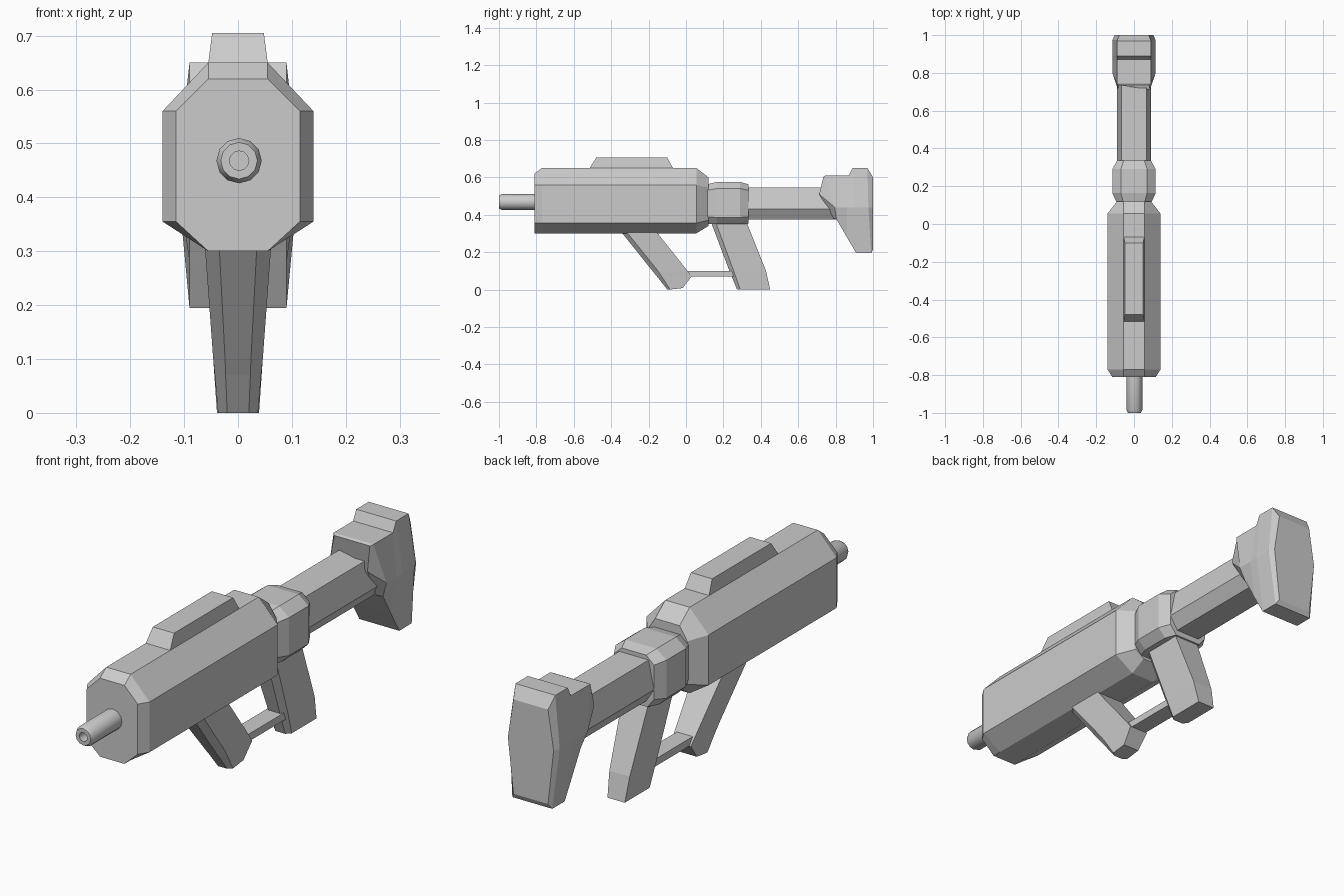
import bpy, bmesh, math

if "Cube" in bpy.data.objects:
    bpy.data.objects.remove(bpy.data.objects["Cube"])


def skin(name, rings):
    """Closed mesh through matching rings of points, with both ends capped."""
    bm = bmesh.new()
    loops = [[bm.verts.new(p) for p in ring] for ring in rings]
    n = len(loops[0])
    for a, b in zip(loops, loops[1:]):
        for i in range(n):
            j = (i + 1) % n
            bm.faces.new((a[i], a[j], b[j], b[i]))
    bm.faces.new(loops[0])
    bm.faces.new(loops[-1])
    bmesh.ops.recalc_face_normals(bm, faces=bm.faces)
    mesh = bpy.data.meshes.new(name)
    bm.to_mesh(mesh)
    bm.free()
    obj = bpy.data.objects.new(name, mesh)
    bpy.context.collection.objects.link(obj)
    return obj


def mirrored(half):
    return half + [(-x, y, z) for x, y, z in reversed(half)]


def loft(name, halves):
    return skin(name, [mirrored(h) for h in halves])


def along_y(name, sections):
    """Sections are (y, [(x, z), ...]) for the right half."""
    return loft(name, [[(x, y, z) for x, z in pts] for y, pts in sections])


# Octagonal body with chamfered nose and tapered rear
body = [(.055, .65), (.14, .56), (.14, .355), (.055, .30)]
along_y("body", [
    (-.81, [(.055, .62), (.115, .56), (.115, .355), (.055, .30)]),
    (-.77, body),
    (.055, body),
    (.12, [(.055, .60), (.09, .545), (.09, .37), (.05, .34)]),
])

# Raised top rail
loft("top_rail", [
    [(.056, -.52, .64), (.056, -.065, .64)],
    [(.055, -.515, .65), (.055, -.07, .65)],
    [(.048, -.48, .705), (.048, -.10, .705)],
])

# Collar behind the body
collar = [(.07, .575), (.115, .54), (.115, .385), (.08, .35)]
collar_end = [(.055, .562), (.09, .53), (.09, .39), (.06, .352)]
along_y("collar", [(.11, collar_end), (.165, collar), (.29, collar), (.335, collar_end)])

# Stock tube
tube = [(.066, .545), (.09, .43), (.055, .375)]
along_y("stock_tube", [(.30, tube), (.82, tube)])

# Shoulder stock, bulging at mid height
loft("shoulder_stock", [
    [(.08, .735, .605), (.085, .712, .51), (.07, .79, .38)],
    [(.09, .745, .61), (.113, .795, .44), (.09, .805, .375)],
    [(.09, .87, .61), (.113, .86, .44), (.09, .86, .28)],
    [(.09, .89, .65), (.113, .90, .44), (.09, .91, .195)],
    [(.09, .97, .65), (.113, .975, .44), (.09, .99, .195)],
    [(.078, 1, .60), (.103, 1, .44), (.078, 1, .215)],
])

# Slanted front grip
loft("front_grip", [
    [(.036, -.364, .33), (.063, -.335, .33), (.063, -.175, .33)],
    [(.024, -.18, .10), (.046, -.15, .10), (.046, .008, .10)],
    [(.023, -.155, .07), (.043, -.13, .07), (.043, .03, .07)],
    [(.020, -.10, 0), (.037, -.085, 0), (.037, -.018, .008)],
])

# Rear handle
loft("rear_handle", [
    [(.036, .13, .37), (.058, .155, .37), (.058, .32, .37)],
    [(.026, .232, .10), (.046, .255, .10), (.046, .428, .10)],
    [(.022, .273, 0), (.039, .29, 0), (.039, .45, 0)],
])

# Bar joining the two grips
along_y("guard_bar", [(y, [(.036, .10), (.036, .07)]) for y in (-.01, .28)])

# Round barrel with a recessed bore
barrel = skin("barrel", [
    [(r * math.cos(math.tau * i / 12) + .002, y, .468 + r * math.sin(math.tau * i / 12))
     for i in range(12)]
    for y, r in [(-.79, .042), (-.985, .042), (-1, .034), (-1, .018), (-.96, .018)]
])
bpy.context.view_layer.objects.active = barrel
barrel.select_set(True)
bpy.ops.object.shade_smooth_by_angle(angle=math.radians(35))
